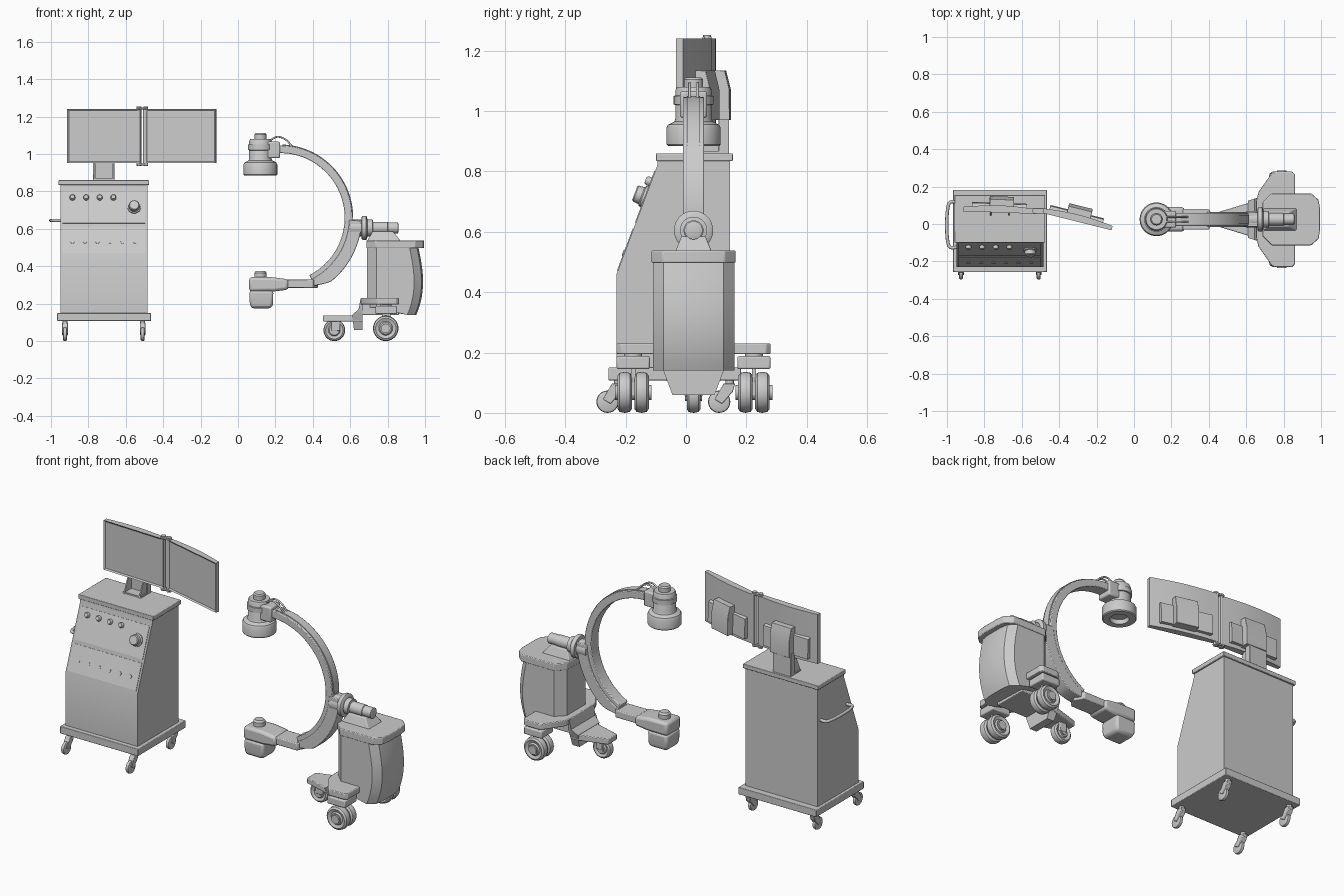
import bpy, bmesh, math
from mathutils import Vector, Matrix

if "Cube" in bpy.data.objects:
    bpy.data.objects.remove(bpy.data.objects["Cube"])

grey = bpy.data.materials.new("equipment_grey")
grey.use_nodes = True
COL = (0.6, 0.6, 0.6, 1)
grey.diffuse_color = COL
grey.node_tree.nodes["Principled BSDF"].inputs["Base Color"].default_value = COL
AXES = {"X": Matrix.Rotation(math.pi / 2, 4, "Y"), "Y": Matrix.Rotation(math.pi / 2, 4, "X"),
        "Z": Matrix.Identity(4)}
parts = []


def finish(name, bm, bevel=0, matrix=None):
    bmesh.ops.recalc_face_normals(bm, faces=bm.faces)
    me = bpy.data.meshes.new(name)
    bm.to_mesh(me)
    bm.free()
    me.materials.append(grey)
    ob = bpy.data.objects.new(name, me)
    bpy.context.collection.objects.link(ob)
    if matrix:
        ob.matrix_world = matrix
    if bevel:
        m = ob.modifiers.new("bevel", "BEVEL")
        m.width, m.segments, m.limit_method = bevel, 2, "ANGLE"
    parts.append(ob)
    return ob


def loft(rings, closed=False):
    """Skin a list of equal-length point rings."""
    bm = bmesh.new()
    vs = [[bm.verts.new(p) for p in r] for r in rings]
    n = len(vs[0])
    for a, b in zip(vs, vs[1:]):
        for i in range(n):
            bm.faces.new((a[i], a[(i + 1) % n], b[(i + 1) % n], b[i]))
    bm.faces.new(vs[0])
    bm.faces.new(vs[-1])
    return bm


def prism(name, pts, axis, a, b, bevel=0, matrix=None):
    """Extrude a 2D outline along X (y,z), Y (x,z) or Z (x,y)."""
    place = {"X": lambda p, t: (t, *p), "Y": lambda p, t: (p[0], t, p[1]), "Z": lambda p, t: (*p, t)}[axis]
    return finish(name, loft([[place(p, t) for p in pts] for t in (a, b)]), bevel, matrix)


def box(name, x0, x1, y0, y1, z0, z1, bevel=0, matrix=None):
    return prism(name, [(x0, y0), (x1, y0), (x1, y1), (x0, y1)], "Z", z0, z1, bevel, matrix)


def lathe(name, profile, centre, axis="Z", n=32, turn=None):
    """Revolve (radius, height) points around an axis."""
    rings = [[(r * math.cos(math.tau * i / n), r * math.sin(math.tau * i / n), h) for i in range(n)]
             for r, h in profile]
    return finish(name, loft(rings), 0, Matrix.Translation(centre) @ (turn or AXES[axis]))


def rod(name, centre, r, length, axis="Z", turn=None):
    h = length / 2
    return lathe(name, [(r, -h), (r, h)], centre, axis, 24, turn)


def wheel(name, x, y, r, w):
    h = w / 2
    lathe(name, [(r * .45, -h), (r * .55, -h * .7), (r * .8, -h), (r * .95, -h * .7), (r, 0),
                 (r * .95, h * .7), (r * .8, h), (r * .55, h * .7), (r * .45, h)], (x, y, r), "Y")


def tube(name, pts, r):
    cu = bpy.data.curves.new(name, "CURVE")
    cu.dimensions, cu.bevel_depth, cu.bevel_resolution, cu.use_fill_caps = "3D", r, 3, True
    sp = cu.splines.new("BEZIER")
    sp.bezier_points.add(len(pts) - 1)
    for bp, p in zip(sp.bezier_points, pts):
        bp.co, bp.handle_left_type, bp.handle_right_type = p, "AUTO", "AUTO"
    cu.materials.append(grey)
    bpy.context.collection.objects.link(bpy.data.objects.new(name, cu))


# --- Monitor cart: cabinet, top and base ---
LOW, HIGH = Vector((0, -.23, .46)), Vector((0, -.095, .82))
prism("cabinet", [(-.23, .15), LOW.yz, HIGH.yz, (-.095, .84), (.145, .84), (.145, .15)], "X", -.95, -.485)
box("cabinet_top", -.96, -.475, -.10, .155, .835, .86, .003)
box("cart_base", -.967, -.465, -.257, .183, .108, .15, .003)

# Control panels and knobs on the sloped front
up = (HIGH - LOW).normalized()
out = Vector((1, 0, 0)).cross(up)
slope = Matrix((Vector((1, 0, 0)), up, out)).transposed().to_4x4()


def on_slope(x, z):
    p = LOW + (HIGH - LOW) * ((z - LOW.z) / (HIGH.z - LOW.z))
    return Vector((x, p.y, p.z))


for name, z0, z1 in (("lower_panel", .47, .61), ("upper_panel", .63, .80)):
    length = (z1 - z0) / up.z
    box(name, .012, .453, 0, length, -.002, .003, 0, Matrix.Translation(on_slope(-.95, z0)) @ slope)
for i in range(4):
    lathe("small_knob", [(.015, 0), (.015, .012), (.011, .02)], on_slope(-.885 + .073 * i, .765), n=20, turn=slope)
for i in range(6):
    rod("button", on_slope(-.885 + .067 * i, .53), .010, .012, turn=slope)
lathe("main_knob", [(.036, 0), (.036, .01), (.03, .014), (.028, .034), (.024, .038)],
      on_slope(-.555, .715), turn=slope)

# Side handle
tube("side_handle", [(-.95, -.125, .645), (-.98, -.125, .645), (-.992, -.11, .645), (-.992, .10, .645),
                     (-.98, .117, .645), (-.95, .117, .645)], .009)

# Cart casters
for x in (-.925, -.51):
    for y in (-.225, .145):
        rod("caster_stem", (x, y, .095), .014, .03)
        prism("caster_fork", [(y + .018, .098), (y - .02, .098), (y - .05, .045), (y - .025, .03), (y + .01, .07)],
              "X", x - .015, x + .015, .003)
        ob_y = y - .035
        lathe("caster_wheel", [(.028, -.011), (.035, -.008), (.037, 0), (.035, .008), (.028, .011)],
              (x, ob_y, .037), "X", 24)

# Monitor stand with two gussets
box("stand_post", -.775, -.66, .108, .143, .86, .99, .002)
box("stand_foot", -.775, -.66, .05, .143, .86, .868)
for x in (-.77, -.672):
    prism("stand_gusset", [(.045, .86), (.11, .86), (.11, .95), (.085, .95)], "X", x, x + .007)


# Twin monitors, built flat and then turned
def monitor(side, x, y, degrees):
    m = Matrix.Translation((x, y, 0)) @ Matrix.Rotation(math.radians(degrees), 4, "Z")
    w = .395
    back = [(w * (1 - i / 10), .024 + .014 * math.sin(math.pi * i / 10)) for i in range(11)]
    screen = prism(side + "_monitor", [(0, 0), (w, 0)] + back, "Z", .952, 1.24, 0, m)
    bm = bmesh.new()
    bm.from_mesh(screen.data)
    front = [f for f in bm.faces if f.normal.y < -.9]
    bmesh.ops.inset_region(bm, faces=front, thickness=.012)
    bmesh.ops.translate(bm, verts=front[0].verts, vec=(0, .006, 0))
    bm.to_mesh(screen.data)
    bm.free()
    prism(side + "_back_cover", [(.02, .975), (.052, .975), (.047, 1.09), (.02, 1.10)], "X", .045, .34, 0, m)
    prism(side + "_back_housing", [(.02, .97), (.086, .97), (.086, 1.07), (.07, 1.135), (.02, 1.135)],
          "X", .14, .27, .002, m)


monitor("right", -.913, .068, -2)
monitor("left", -.503, .062, -14)
for x in (-.527, -.496):
    rod("hinge_post", (x, .07, 1.097), .011, .29)
for z in (.945, 1.243):
    box("hinge_cap", -.54, -.483, .055, .085, z - .005, z + .005, .003)
    for x in (-.53, -.493):
        rod("hinge_bolt", (x, .07, z), .013, .02)

# --- Scanner: C-shaped arm and its carrier ---
MID = .025
CX, CZ = .225, .66


def arc(name, r0, r1, a0, a1, half, steps, bevel):
    rings = []
    for i in range(steps + 1):
        t = math.radians(a0 + (a1 - a0) * i / steps)
        ro = r1(i / steps)
        rings.append([(CX + r * math.cos(t), MID + s * half, CZ + r * math.sin(t))
                      for r, s in ((r0, -1), (r0, 1), (ro, 1), (ro, -1))])
    finish(name, loft(rings), bevel)


arc("c_arm", .345, lambda t: .387, -63, 92, .035, 56, .004)
arc("c_arm_carrier", .37, lambda t: .405 + .032 * min(1, t * 5), -64, -2, .04, 24, .004)
arc("c_arm_rail", .38, lambda t: .391, 0, 88, .022, 30, 0)

# Upper detector head
hx = .12
lathe("detector", [(.048, .91), (.05, .885), (.085, .885), (.09, .89), (.09, .945), (.085, .955), (.064, .965),
                   (.06, .975), (.06, 1.07), (.055, 1.08)], (hx, MID, 0), n=40)
lathe("detector_cap", [(.032, 1.075), (.032, 1.105), (.026, 1.112)], (hx, MID, 0))
lathe("detector_band", [(.06, 1.02), (.066, 1.022), (.066, 1.05), (.06, 1.052)], (hx, MID, 0))
box("detector_mount", .15, .225, MID - .045, MID + .045, .978, 1.066, .008)
for y in (MID - .013, MID + .013):
    tube("detector_cable", [(.13, y, 1.075), (.17, y, 1.075), (.21, y, 1.092), (.25, y, 1.08), (.295, y, 1.035)], .005)

# Lower source head
prism("source_arm", [(.24, -.03), (.40, -.03), (.43, .03), (.40, .08), (.24, .08)], "Z", .285, .328, .005)
prism("source_block", [(.06, .265), (.19, .265), (.27, .275), (.27, .33), (.18, .342), (.06, .342)],
      "Y", MID - .065, MID + .065, .015)
finish("source_cup", loft([[(hx + .005 + sx * k, MID + sy * k, z) for sx, sy in ((-1, -1), (1, -1), (1, 1), (-1, 1))]
                           for k, z in ((.054, .175), (.062, .20), (.064, .27))]), .014)
lathe("source_cap", [(.032, .335), (.032, .365), (.024, .376)], (hx, MID, 0))

# Horizontal pivot
lathe("pivot", [(.045, .60), (.045, .66), (.062, .662), (.065, .668), (.065, .685), (.058, .69), (.045, .692),
                (.045, .72), (.033, .722), (.033, .80), (.030, .802), (.030, .855), (.02, .858)],
      (0, MID, .605), "X")
finish("pivot_saddle", loft([[(x0, MID - h, z), (x1, MID - h, z), (x1, MID + h, z), (x0, MID + h, z)]
                             for x0, x1, h, z in ((.69, .87, .06, .535), (.72, .83, .04, .585))]), .004)


# Cabinet body with a bowed rear shell
def plan(dx, grow=0):
    half = [(.69, .085), (.74, .135), (.915 + dx, .135), (.955 + dx, .10), (.963 + dx, .05)]
    pts = [(x + (grow if x > .8 else -grow), y + grow) for x, y in half]
    return [(x, MID - y) for x, y in pts] + [(x, MID + y) for x, y in reversed(pts)]


rings = []
for i in range(13):
    z = .14 + .37 * i / 12
    bow = .032 * math.sin(math.pi * (i / 12) ** .85) - .01 * (1 - i / 12)
    rings.append([(x, y, max(z, .20 - .02 * (i == 0)) if x < .8 else z) for x, y in plan(bow)])
finish("scanner_body", loft(rings))
prism("scanner_lid", plan(.028, .004), "Z", .497, .538, .004)

# Wheeled base: side legs, front foot
half = [(.655, .10), (.665, .145), (.735, .245), (.75, .255), (.845, .255), (.86, .24), (.86, .12)]
prism("base_plate", [(x, MID - y) for x, y in half] + [(x, MID + y) for x, y in reversed(half)],
      "Z", .195, .23, .004)
box("base_core", .66, .86, MID - .10, MID + .10, .14, .20, .004)
finish("front_foot_riser", loft([[(x0, MID - h, z), (.665, MID - h, z), (.665, MID + h, z), (x0, MID + h, z)]
                                 for x0, h, z in ((.62, .07, .06), (.61, .10, .14), (.645, .11, .17), (.655, .115, .225))]))
prism("front_foot", [(.455, MID - .04), (.62, MID - .09), (.665, MID - .09), (.665, MID + .09), (.62, MID + .09),
                     (.455, MID + .04)], "Z", .105, .138, .004)
wheel("front_wheel", .515, MID, .058, .045)
rod("front_axle", (.515, MID, .058), .018, .056, "Y")
box("front_fork", .50, .545, MID - .03, MID + .03, .055, .11, .004)
for s in (-1, 1):
    y = MID + s * .20
    box("side_caster_cover", .735, .85, y - .055, y + .055, .145, .188, .006)
    rod("side_caster_stem", (.79, y, .185), .03, .04)
    box("side_caster_fork", .77, .815, y - .007, y + .007, .06, .15)
    rod("side_axle", (.79, y, .068), .025, .122, "Y")
    for d in (-.028, .028):
        wheel("side_wheel", .79, y + d, .068, .048)

# Smooth the round parts, keep hard edges
bpy.ops.object.select_all(action="DESELECT")
for ob in parts:
    ob.select_set(True)
bpy.context.view_layer.objects.active = parts[0]
bpy.ops.object.shade_smooth_by_angle(angle=math.radians(30))
